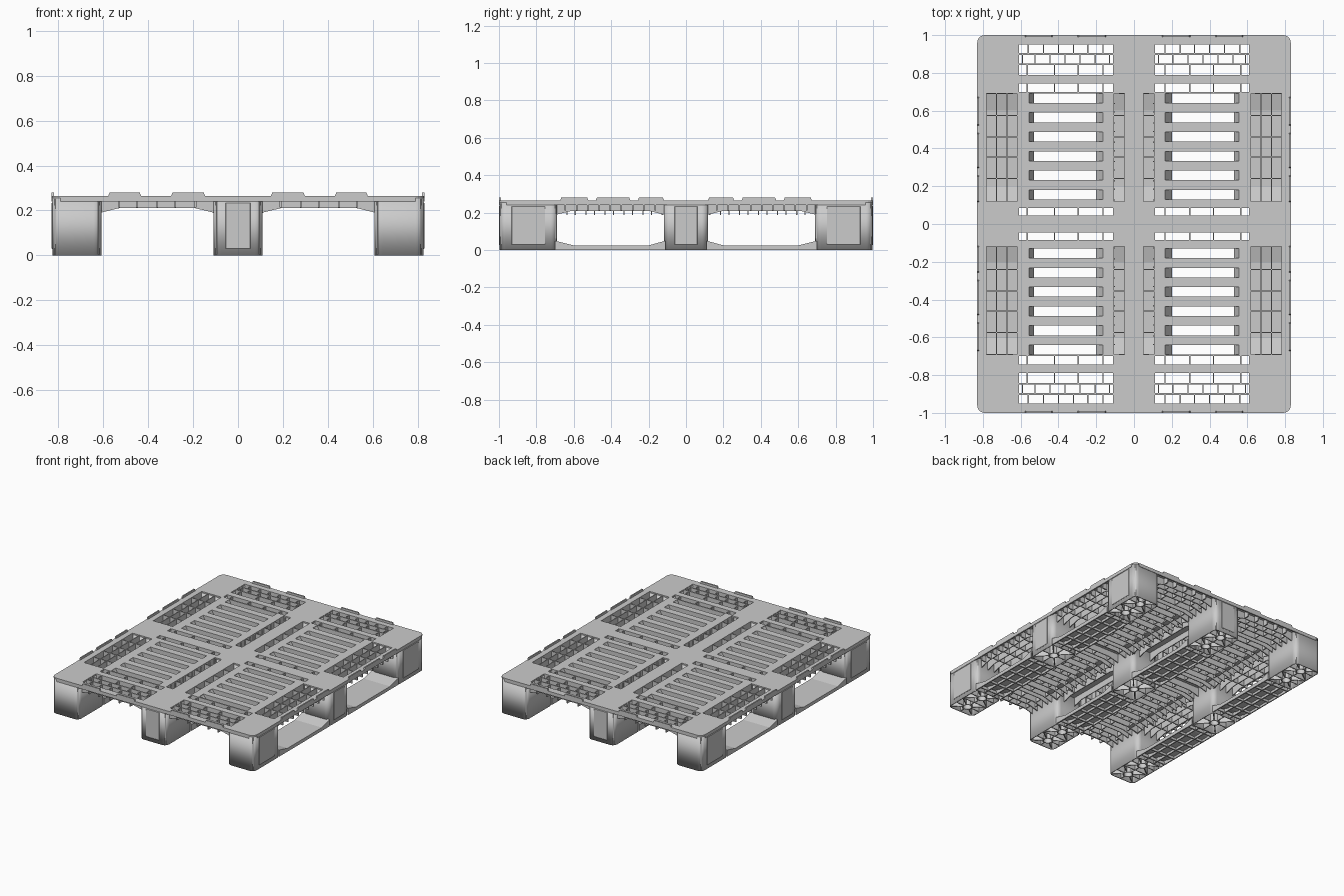
import bpy, bmesh, math
from mathutils import Vector

if "Cube" in bpy.data.objects:
    bpy.data.objects.remove(bpy.data.objects["Cube"])

TOP, UNDER = 0.265, 0.255
T = 0.006  # rib thickness


def prism(bm, pts, axis, a, b):
    """Extrude a (u, z) profile along x or y from a to b."""
    def put(u, z, d):
        return bm.verts.new((d, u, z) if axis == 'x' else (u, d, z))
    lo = [put(u, z, a) for u, z in pts]
    hi = [put(u, z, b) for u, z in pts]
    n = len(pts)
    bm.faces.new(lo)
    bm.faces.new(hi[::-1])
    for i in range(n):
        j = (i + 1) % n
        bm.faces.new((lo[i], hi[i], hi[j], lo[j]))


def box(bm, x0, x1, y0, y1, z0, z1):
    prism(bm, [(x0, z0), (x1, z0), (x1, z1), (x0, z1)], 'y', y0, y1)


def bar(bm, p, q, z0, z1, t=T):
    """Upright rib between two plan points."""
    p, q = Vector(p), Vector(q)
    d = (q - p).normalized() * t / 2
    s = Vector((-d.y, d.x))
    ring = [p + s, p - s, q - s, q + s]
    lo = [bm.verts.new((v.x, v.y, z0)) for v in ring]
    hi = [bm.verts.new((v.x, v.y, z1)) for v in ring]
    bm.faces.new(lo)
    bm.faces.new(hi)
    for i in range(4):
        j = (i + 1) % 4
        bm.faces.new((lo[i], lo[j], hi[j], hi[i]))


def tube(bm, c, r, w, z0, z1, n=24):
    rings = []
    for rad, z in ((r, z0), (r, z1), (r - w, z1), (r - w, z0)):
        rings.append([bm.verts.new((c[0] + rad * math.cos(2 * math.pi * i / n),
                                    c[1] + rad * math.sin(2 * math.pi * i / n), z)) for i in range(n)])
    for k in range(4):
        a, b = rings[k], rings[(k + 1) % 4]
        for i in range(n):
            j = (i + 1) % n
            bm.faces.new((a[i], a[j], b[j], b[i]))


def finish(name, bm, mirror=True, smooth=False):
    bmesh.ops.recalc_face_normals(bm, faces=bm.faces)
    me = bpy.data.meshes.new(name)
    bm.to_mesh(me)
    bm.free()
    ob = bpy.data.objects.new(name, me)
    bpy.context.collection.objects.link(ob)
    if mirror:
        m = ob.modifiers.new("mirror", 'MIRROR')
        m.use_axis = (True, True, False)
        m.use_mirror_merge = False
    if smooth:
        bpy.ops.object.select_all(action='DESELECT')
        ob.select_set(True)
        bpy.context.view_layer.objects.active = ob
        bpy.ops.object.shade_smooth_by_angle(angle=math.radians(35))
    return ob


# Openings of one quadrant
slots = [(0.13 + 0.102 * i, 0.181 + 0.102 * i) for i in range(6)]
four = [0.165, 0.295, 0.42, 0.565]
rows = [((0.045, 0.085), four), ((0.70, 0.745), four), ((0.79, 0.843), four),
        ((0.851, 0.896), [0.13, 0.205, 0.285, 0.365, 0.445, 0.525, 0.59]),
        ((0.904, 0.95), [0.165, 0.245, 0.32, 0.40, 0.48, 0.56])]
holes = [(0.165, 0.555, a, b) for a, b in slots]
holes += [(0.11, 0.61, a, b) for (a, b), _ in rows]
holes += [(0.05, 0.105, 0.12, 0.69), (0.62, 0.78, 0.12, 0.69)]

# Deck plate: grid of cells with the openings left out
full = []
for x0, x1, y0, y1 in holes:
    for sx in (1, -1):
        for sy in (1, -1):
            xs, ys = sorted((sx * x0, sx * x1)), sorted((sy * y0, sy * y1))
            full.append((*xs, *ys))
xs = sorted({-0.83, 0.83, *(round(v, 4) for h in full for v in h[:2])})
ys = sorted({-1.0, 1.0, *(round(v, 4) for h in full for v in h[2:])})
bm = bmesh.new()
grid = [[bm.verts.new((x, y, UNDER)) for y in ys] for x in xs]
for i in range(len(xs) - 1):
    for j in range(len(ys) - 1):
        cx, cy = (xs[i] + xs[i + 1]) / 2, (ys[j] + ys[j + 1]) / 2
        if not any(h[0] < cx < h[1] and h[2] < cy < h[3] for h in full):
            bm.faces.new((grid[i][j], grid[i + 1][j], grid[i + 1][j + 1], grid[i][j + 1]))
bmesh.ops.delete(bm, geom=[v for v in bm.verts if not v.link_faces], context='VERTS')
ext = bmesh.ops.extrude_face_region(bm, geom=bm.faces[:], use_keep_orig=True)
bmesh.ops.translate(bm, vec=(0, 0, TOP - UNDER),
                    verts=[g for g in ext['geom'] if isinstance(g, bmesh.types.BMVert)])
corner = [e for e in bm.edges if all(abs(abs(v.co.x) - 0.83) < 1e-4 and abs(abs(v.co.y) - 1) < 1e-4
                                     for v in e.verts)]
bmesh.ops.bevel(bm, geom=corner, offset=0.04, segments=5, profile=0.5, affect='EDGES')
finish("deck_plate", bm, mirror=False)

# Lip hanging under the deck edge
bm = bmesh.new()
box(bm, 0, 0.79, 0.99, 1.0, 0.24, UNDER)
box(bm, 0.82, 0.83, 0, 0.96, 0.24, UNDER)
finish("deck_lip", bm)


def haunch(a, b):
    return [(a, UNDER + 0.002), (a, 0.188), (a + 0.09, 0.21), (b - 0.09, 0.21), (b, 0.188), (b, UNDER + 0.002)]


# Long ribs across the deck, one on each side of every opening
bm = bmesh.new()
for a, b in slots + [r[0] for r in rows]:
    prism(bm, haunch(0.10, 0.62), 'y', a - T, a)
    prism(bm, haunch(0.10, 0.62), 'y', b, b + T)
finish("cross_ribs", bm)

# Long ribs along the deck above the runners
bm = bmesh.new()
for x in (0.044, 0.105, 0.614, 0.78):
    prism(bm, haunch(0.11, 0.70), 'x', x, x + T)
for x in (0.67, 0.724):
    prism(bm, haunch(0.11, 0.70)[1:-1] + [(0.70, 0.262), (0.11, 0.262)], 'x', x, x + T)
finish("lengthwise_ribs", bm)

# Short dividers inside the openings, between slots and behind the lip
bm = bmesh.new()
for (a, b), cuts in rows:
    for x in cuts:
        box(bm, x - T / 2, x + T / 2, a - 0.002, b + 0.002, 0.212, 0.262)
for y in (0.24, 0.355, 0.46, 0.575):
    box(bm, 0.046, 0.107, y - T / 2, y + T / 2, 0.212, 0.262)
    box(bm, 0.616, 0.784, y - T / 2, y + T / 2, 0.212, 0.262)
for (_, a), (b, _) in zip(slots, slots[1:]):
    for x in (0.165, 0.23, 0.295, 0.36, 0.425, 0.49, 0.555):
        box(bm, x - T / 2, x + T / 2, a, b, 0.215, UNDER)
for x in (0.19, 0.28, 0.36, 0.45, 0.53):
    box(bm, x - 0.004, x + 0.004, 0.95, 0.992, 0.212, UNDER)
for i in range(9):
    y = 0.165 + 0.06 * i
    box(bm, 0.78, 0.822, y - 0.004, y + 0.004, 0.212, UNDER)
finish("short_ribs", bm)

# Sloping ends of the long slots
bm = bmesh.new()
for a, b in slots:
    prism(bm, [(0.16, 0.262), (0.165, 0.262), (0.20, 0.212), (0.16, 0.212)], 'y', a, b)
    prism(bm, [(0.56, 0.262), (0.555, 0.262), (0.53, 0.212), (0.56, 0.212)], 'y', a, b)
finish("slot_ramps", bm)

# Retaining tabs on the rim
bm = bmesh.new()
for a, b in ((0.145, 0.30), (0.43, 0.58)):
    prism(bm, [(a, 0.26), (a + 0.008, 0.28), (b - 0.008, 0.28), (b, 0.26)], 'y', 0.989, 1.0)
for a, b in ((0.115, 0.26), (0.295, 0.485), (0.52, 0.675)):
    prism(bm, [(a, 0.26), (a + 0.008, 0.28), (b - 0.008, 0.28), (b, 0.26)], 'x', 0.821, 0.83)
finish("rim_tabs", bm)

# Hollow legs with tubes and ribs inside
for ix, px in ((-1, "left"), (0, "middle"), (1, "right")):
    for iy, py in ((-1, "front"), (0, "centre"), (1, "back")):
        cx, hx = ix * 0.718, 0.109
        cy, hy = (iy * 0.843, 0.154) if iy else (0, 0.118)
        bm = bmesh.new()
        box(bm, cx - hx, cx + hx, cy - hy, cy + hy, 0, UNDER)
        bmesh.ops.delete(bm, geom=[f for f in bm.faces if len({round(v.co.z, 3) for v in f.verts}) == 1],
                         context='FACES_ONLY')
        up = [e for e in bm.edges if abs(e.verts[0].co.z - e.verts[1].co.z) > 0.1]
        bmesh.ops.bevel(bm, geom=up, offset=0.035, segments=6, profile=0.5, affect='EDGES')
        leg = finish(f"{px}_{py}_leg", bm, mirror=False, smooth=True)
        leg.modifiers.new("wall", 'SOLIDIFY').thickness = 0.009

        bm = bmesh.new()
        tubes = [(-hy / 2, hy / 2), (hy / 2, hy / 2)] if iy else [(0, hy)]
        r = 0.036
        for oy, h in tubes:
            c = Vector((cx, cy + oy))
            tube(bm, c, r, 0.007, 0.002, 0.25)
            for dx, dy in ((1, 0), (-1, 0), (0, 1), (0, -1), (1, 1), (1, -1), (-1, 1), (-1, -1)):
                k = 0.9 if dx and dy else 0.97
                end = c + Vector((dx * hx * k, dy * h * k))
                bar(bm, c + (end - c).normalized() * (r - 0.003), end, 0.004, 0.25)
        if iy:
            bar(bm, (cx - hx + 0.005, cy), (cx + hx - 0.005, cy), 0.002, 0.25)
        finish(f"{px}_{py}_leg_ribs", bm, mirror=False, smooth=True)

        # Shallow panels on the outward faces
        bm = bmesh.new()
        if ix:
            w = 0.09 if iy else 0.062
            f = sorted((ix * 0.82, ix * 0.83))
            box(bm, *f, cy - w, cy + w, 0.028, 0.236)
        elif iy:
            f = sorted((iy * 0.99, iy * 1.0))
            box(bm, -0.055, 0.055, *f, 0.028, 0.236)
        if bm.faces:
            p = finish(f"{px}_{py}_leg_panel", bm, mirror=False)
            b = p.modifiers.new("edge", 'BEVEL')
            b.width, b.segments = 0.002, 1
        else:
            bm.free()

# Runners joining the legs, open and ribbed underneath
for name, cx in (("left", -0.718), ("middle", 0), ("right", 0.718)):
    bm = bmesh.new()
    for s in (1, -1):
        prof = [(0.11, 0.05), (0.20, 0.025), (0.60, 0.025), (0.70, 0.05),
                (0.70, 0.042), (0.60, 0.017), (0.20, 0.017), (0.11, 0.042)]
        prism(bm, [(s * u, z) for u, z in prof], 'x', cx - 0.109, cx + 0.109)
        side = prof[:4] + [(0.70, 0), (0.11, 0)]
        for x in (-0.105, -0.038, 0.038, 0.105):
            prism(bm, [(s * u, z - 0.001 if z else 0) for u, z in side], 'x', cx + x - 0.004, cx + x + 0.004)
        for i in range(6):
            y = s * (0.155 + 0.1 * i)
            box(bm, cx - 0.105, cx + 0.105, y - 0.004, y + 0.004, 0.0, 0.022)
    finish(f"{name}_runner", bm, mirror=False)
